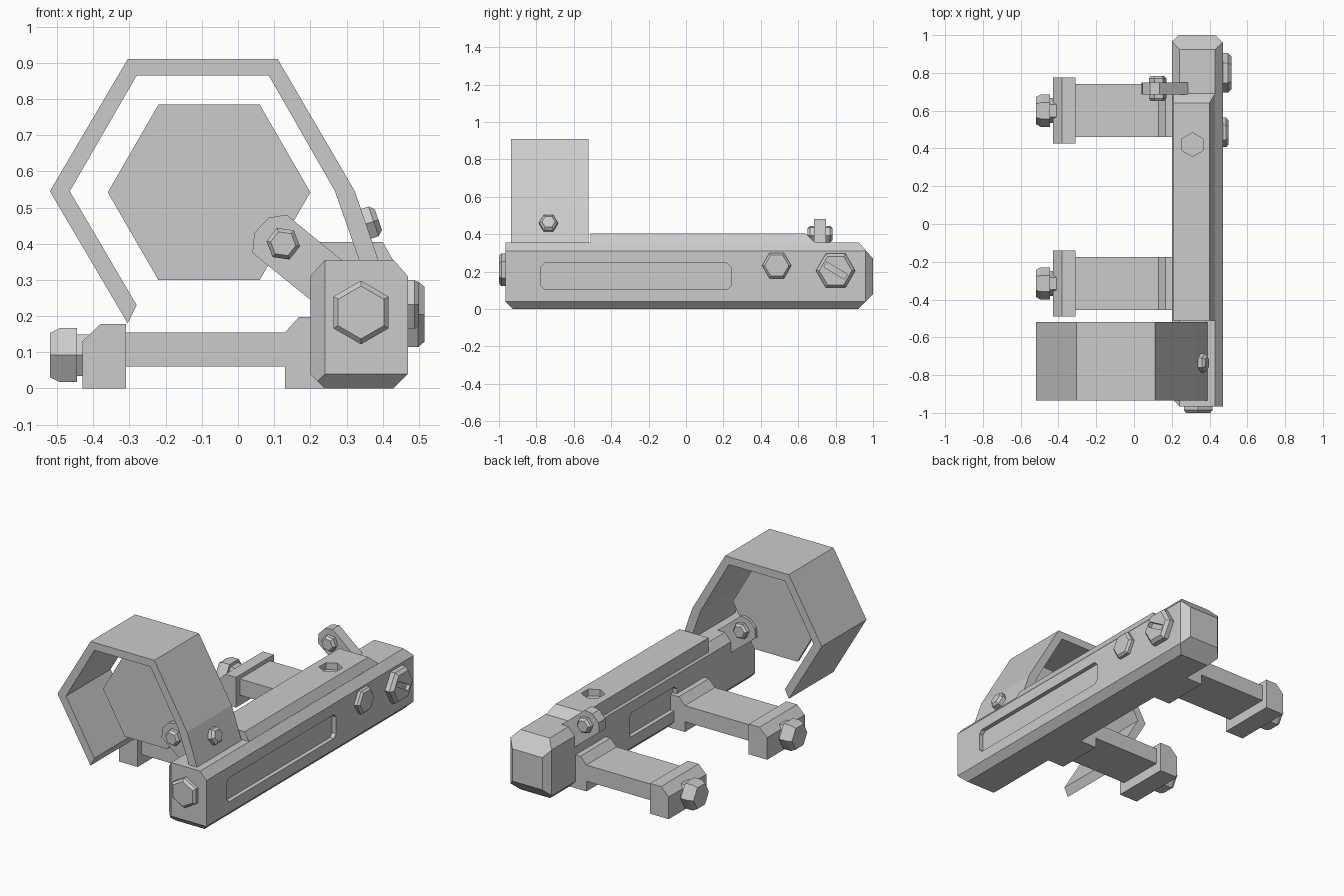
import bpy
import bmesh
from mathutils import Vector, Matrix

cube = bpy.data.objects.get("Cube")
if cube:
    bpy.data.objects.remove(cube, do_unlink=True)

grey = bpy.data.materials.new("plain_grey")
grey.use_nodes = True
COLOUR = (0.6, 0.6, 0.6, 1)
grey.diffuse_color = COLOUR
grey.node_tree.nodes["Principled BSDF"].inputs["Base Color"].default_value = COLOUR


def finish(name, bm):
    bmesh.ops.recalc_face_normals(bm, faces=bm.faces)
    mesh = bpy.data.meshes.new(name)
    bm.to_mesh(mesh)
    bm.free()
    mesh.materials.append(grey)
    obj = bpy.data.objects.new(name, mesh)
    bpy.context.collection.objects.link(obj)
    return obj


def prism(name, points, lo, hi, axis="y", cuts=()):
    """Extrude an outline along x or y, then slice it with (point, normal) planes."""
    bm = bmesh.new()

    def place(p, t):
        return (p[0], t, p[1]) if axis == "y" else (t, p[0], p[1])

    ends = [[bm.verts.new(place(p, t)) for p in points] for t in (lo, hi)]
    for ring in ends:
        bm.faces.new(ring)
    n = len(points)
    for i in range(n):
        j = (i + 1) % n
        bm.faces.new((ends[0][i], ends[0][j], ends[1][j], ends[1][i]))
    for co, normal in cuts:
        geom = bm.verts[:] + bm.edges[:] + bm.faces[:]
        bmesh.ops.bisect_plane(bm, geom=geom, plane_co=co, plane_no=normal, clear_outer=True)
        rim = [e for e in bm.edges if e.is_boundary]
        if rim:
            bmesh.ops.holes_fill(bm, edges=rim, sides=0)
    return finish(name, bm)


def bolt(name, base, direction, point, radius, depth, taper=0.83):
    """Hexagonal head with a bevelled cap; one corner lies towards 'point'."""
    d = Vector(direction).normalized()
    p = Vector(point)
    p = (p - d * p.dot(d)).normalized()
    q = d.cross(p)
    bm = bmesh.new()
    rings = []
    for r, h in ((radius, -0.01), (radius, depth * 0.6), (radius * taper, depth)):
        ring = []
        for k in range(6):
            turn = Matrix.Rotation(k * 1.0471976, 3, "Z") @ Vector((r, 0, 0))
            ring.append(bm.verts.new(Vector(base) + p * turn.x + q * turn.y + d * h))
        rings.append(ring)
    for a, b in zip(rings, rings[1:]):
        for i in range(6):
            j = (i + 1) % 6
            bm.faces.new((a[i], a[j], b[j], b[i]))
    bm.faces.new(rings[0])
    bm.faces.new(rings[-1])
    return finish(name, bm)


def carve(obj, cutter):
    mod = obj.modifiers.new("carve", "BOOLEAN")
    mod.operation = "DIFFERENCE"
    mod.solver = "EXACT"
    mod.object = cutter
    bpy.context.view_layer.objects.active = obj
    bpy.ops.object.modifier_apply(modifier=mod.name)
    bpy.data.objects.remove(cutter, do_unlink=True)


def slot(y0, y1, z0, z1, c=0.02):
    return [(y0 + c, z0), (y1 - c, z0), (y1, z0 + c), (y1, z1 - c),
            (y1 - c, z1), (y0 + c, z1), (y0, z1 - c), (y0, z0 + c)]


# Main beam with chamfered long edges and trimmed ends
beam = prism("beam", [(0.24, 0), (0.43, 0), (0.47, 0.04), (0.47, 0.31),
                      (0.43, 0.355), (0.24, 0.355), (0.2, 0.31), (0.2, 0.04)],
             -0.965, 1.0, cuts=[
                 ((0, 1, 0.27), (0, 0.085, 0.075)),
                 ((0, 1, 0.08), (0, 0.08, -0.08)),
                 ((0.43, 1, 0), (1, 1, 0)),
                 ((0.235, 1, 0), (-1, 1, 0)),
                 ((0.24, -0.965, 0), (-1, -1, 0)),
                 ((0, -0.965, 0.04), (0, -1, -1))])

# Long recesses on both sides
carve(beam, prism("right_recess", slot(-0.775, 0.24, 0.105, 0.245), 0.445, 0.6, "x"))
carve(beam, prism("left_recess", slot(-0.2, 0.24, 0.105, 0.245), 0.1, 0.225, "x"))

# Raised top rail with a hexagonal socket
rail = prism("top_rail", [(0.21, 0.315), (0.21, 0.405), (0.4, 0.405), (0.43, 0.352), (0.42, 0.315)],
             -0.51, 0.8, cuts=[((0, 0.64, 0.405), (0, 1, 1))])
carve(rail, bolt("socket", (0.31, 0.42, 0.375), (0, 0, 1), (0, 1, 0), 0.063, 0.2, 1.0))

# Bolts on the beam
bolt("front_bolt", (0.34, -0.965, 0.21), (0, -1, 0), (0, 0, 1), 0.088, 0.035)
bolt("side_bolt", (0.47, 0.485, 0.232), (1, 0, 0), (0, 1, 0), 0.078, 0.03)
screw = bolt("slotted_screw", (0.47, 0.8, 0.205), (1, 0, 0), (0, 1, 0), 0.105, 0.046)
along, across = Vector((0.055, -0.033)), Vector((0.008, 0.013))
centre = Vector((0.8, 0.205))
carve(screw, prism("screw_slot", [centre + along + across, centre - along + across,
                                  centre - along - across, centre + along - across],
                   0.495, 0.6, "x"))

# Two legs with end blocks and bolts
for label, y in (("front", -0.315), ("rear", 0.6)):
    prism(label + "_leg", [(-0.33, 0.06), (0.13, 0.06), (0.13, 0), (0.25, 0),
                           (0.25, 0.197), (0.168, 0.197), (0.13, 0.155), (-0.33, 0.155)],
          y - 0.14, y + 0.14)
    prism(label + "_leg_block", [(-0.43, 0), (-0.31, 0), (-0.31, 0.178), (-0.38, 0.178), (-0.43, 0.13)],
          y - 0.175, y + 0.175)
    bolt(label + "_leg_collar", (-0.4, y, 0.092), (-1, 0, 0), (0, 1, 0), 0.066, 0.06, 1.0)
    bolt(label + "_leg_bolt", (-0.455, y, 0.092), (-1, 0, 0), (0, 1, 0), 0.086, 0.064)

# Two slanted arms, bolted on both faces
for label, y in (("front", -0.735), ("rear", 0.717)):
    prism(label + "_arm", [(0.04, 0.375), (0.045, 0.43), (0.085, 0.472), (0.135, 0.48), (0.165, 0.455),
                           (0.29, 0.352), (0.29, 0.175), (0.2, 0.245), (0.08, 0.342)],
          y - 0.032, y + 0.032)
    for side in (-1, 1):
        bolt(label + "_arm_bolt", (0.125, y + side * 0.032, 0.4), (0, side, 0),
             (1, 0, -0.15), 0.047, 0.035, 0.75)

# Open hexagonal guard
prism("guard", [(-0.305, 0.18), (-0.52, 0.545), (-0.305, 0.91), (0.11, 0.91), (0.323, 0.545),
                (0.393, 0.34), (0.34, 0.34), (0.268, 0.545), (0.085, 0.865), (-0.28, 0.865),
                (-0.465, 0.545), (-0.28, 0.23)], -0.935, -0.52)
bolt("guard_bolt", (0.355, -0.735, 0.455), (0.945, 0, 0.32), (0, 1, 0), 0.05, 0.035, 0.7)

# Thin hexagonal disc inside the guard
bolt("hexagon_disc", (-0.08, -0.73, 0.542), (0, -1, 0), (1, 0, 0), 0.28, 0.01, 1.0)
